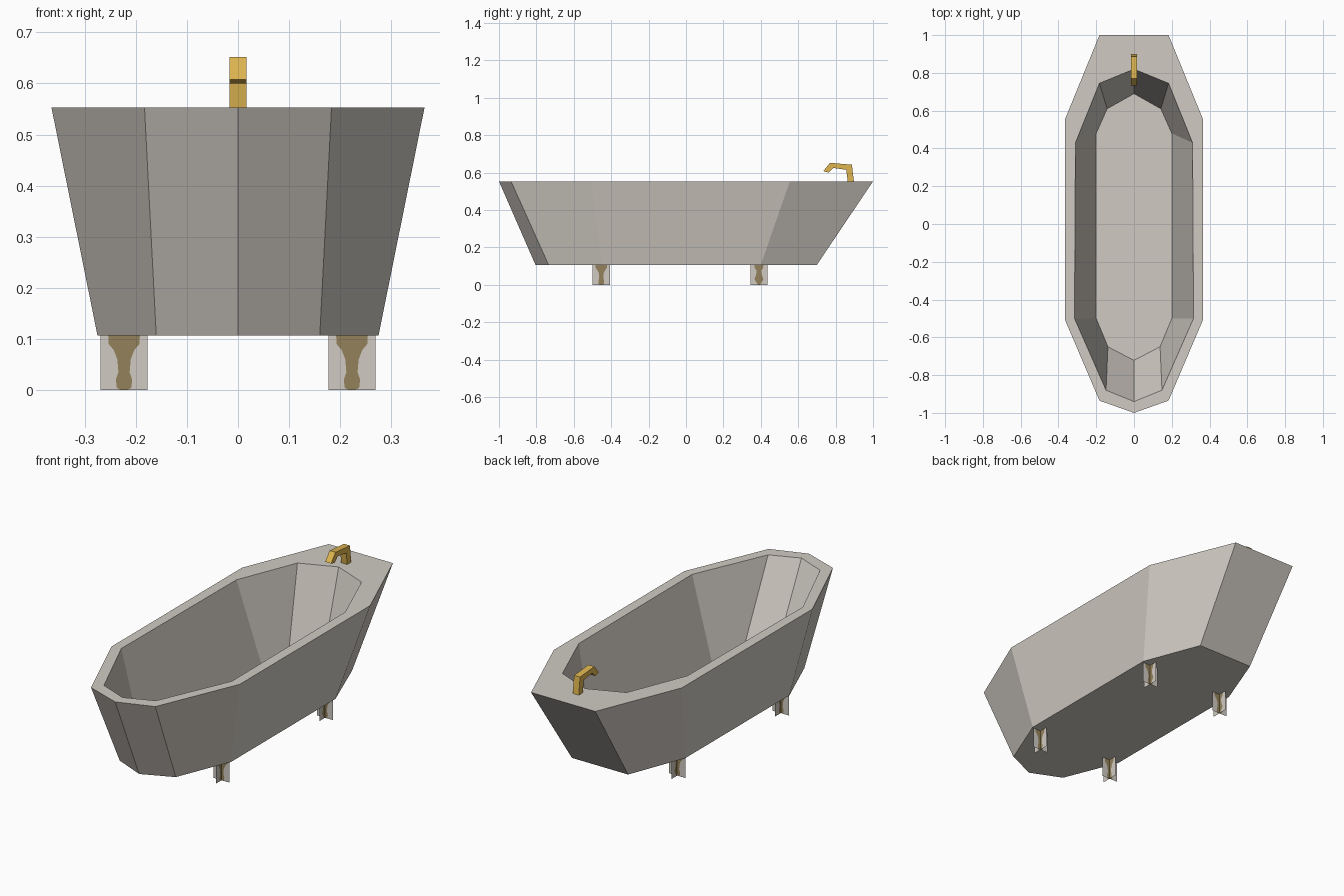
import bpy, bmesh

if "Cube" in bpy.data.objects:
    bpy.data.objects.remove(bpy.data.objects["Cube"])


def material(name, rgb):
    m = bpy.data.materials.new(name)
    m.diffuse_color = (*rgb, 1)
    m.use_nodes = True
    m.node_tree.nodes["Principled BSDF"].inputs["Base Color"].default_value = m.diffuse_color
    return m


enamel = material("warm_grey_enamel", (0.63, 0.59, 0.54))
brass = material("brass", (0.73, 0.46, 0.08))
bronze = material("dull_bronze", (0.29, 0.22, 0.10))


def finish(name, bm, mats, fix_normals=True):
    if fix_normals:
        bmesh.ops.recalc_face_normals(bm, faces=bm.faces)
    me = bpy.data.meshes.new(name)
    bm.to_mesh(me)
    bm.free()
    for m in mats:
        me.materials.append(m)
    ob = bpy.data.objects.new(name, me)
    bpy.context.collection.objects.link(ob)
    return ob


# Tub: mirrored ten-sided rings, outer bottom -> outer rim -> inner rim -> floor
rings = [
    (0.107, [(0, 0.70), (0.16, 0.70), (0.275, 0.40), (0.275, -0.45), (0.16, -0.735), (0, -0.805)]),
    (0.553, [(0, 1.0), (0.183, 1.0), (0.365, 0.555), (0.365, -0.508), (0.183, -0.935), (0, -1.0)]),
    (0.553, [(0, 0.82), (0.183, 0.745), (0.31, 0.43), (0.315, -0.50), (0.148, -0.88), (0, -0.94)]),
    (0.12, [(0, 0.69), (0.142, 0.61), (0.2, 0.48), (0.2, -0.5), (0.138, -0.65), (0, -0.722)]),
]
bm = bmesh.new()
loops = []
for z, half in rings:
    pts = half + [(-x, y) for x, y in half[-2:0:-1]]
    loops.append([bm.verts.new((x, y, z)) for x, y in pts])
for a, b in zip(loops, loops[1:]):
    n = len(a)
    for i in range(n):
        j = (i + 1) % n
        bm.faces.new((a[i], a[j], b[j], b[i]))
bm.faces.new(loops[0])
bm.faces.new(loops[-1])
finish("bathtub", bm, [enamel])

# Tap: side profile extruded across x
profile = [(0.898, 0.55), (0.887, 0.642), (0.77, 0.652), (0.734, 0.608),
           (0.762, 0.60), (0.787, 0.625), (0.857, 0.615), (0.865, 0.55)]
bm = bmesh.new()
left = [bm.verts.new((-0.017, y, z)) for y, z in profile]
right = [bm.verts.new((0.017, y, z)) for y, z in profile]
bm.faces.new(left)
bm.faces.new(right)
for i in range(len(profile)):
    j = (i + 1) % len(profile)
    bm.faces.new((left[i], left[j], right[j], right[i]))
finish("tap", bm, [brass])

# Feet: two crossed sheets each, with a painted claw silhouette down the middle
HALF = 0.046
claw = [(0.0, 0.005), (0.004, 0.014), (0.02, 0.016), (0.035, 0.011), (0.06, 0.013),
        (0.078, 0.02), (0.09, 0.03), (0.107, 0.031)]
claw_back = [(0.0, 0.005), (0.01, 0.012), (0.03, 0.024), (0.05, 0.016),
             (0.075, 0.012), (0.09, 0.022), (0.107, 0.024)]


def sheet(bm, cx, cy, along_x, rows):
    grid = []
    for z, w in rows:
        grid.append([bm.verts.new((cx + o, cy, z) if along_x else (cx, cy + o, z))
                     for o in (-HALF, -w, w, HALF)])
    for a, b in zip(grid, grid[1:]):
        for i in range(3):
            f = bm.faces.new((a[i], a[i + 1], b[i + 1], b[i]))
            f.material_index = 1 if i == 1 else 0


for end, cy, side_rows in (("front", -0.453, claw), ("back", 0.39, claw_back)):
    for side, cx in (("left", -0.223), ("right", 0.223)):
        bm = bmesh.new()
        sheet(bm, cx, cy, True, claw)
        sheet(bm, cx, cy, False, side_rows)
        finish(f"{end}_{side}_foot", bm, [enamel, bronze], False)
